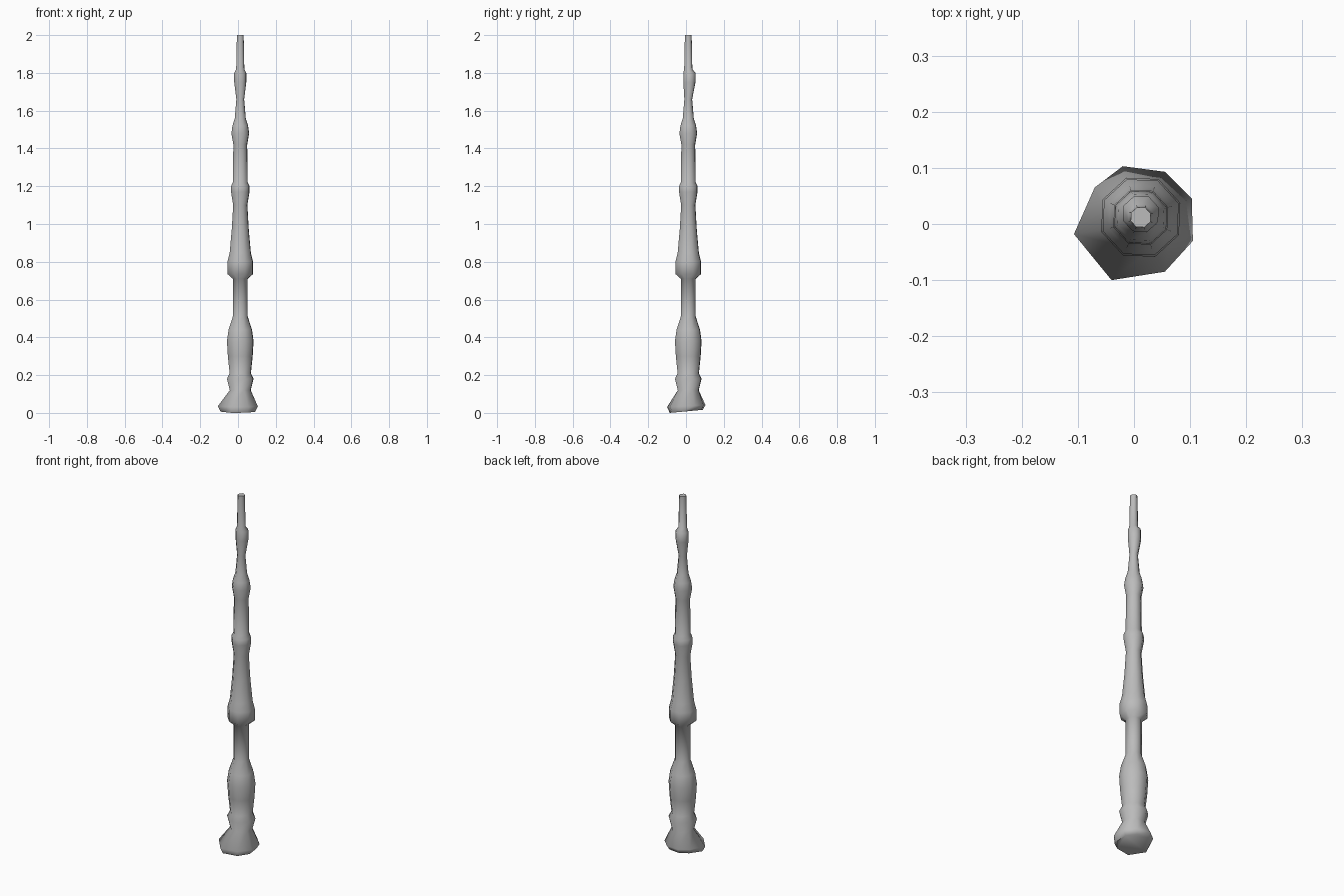
import bpy, bmesh, math
from mathutils import Vector

SIDES = 8
TURN = math.radians(20)
CENTRE = Vector((0.012, 0.012, 0))

default_cube = bpy.data.objects.get("Cube")
if default_cube:
    bpy.data.objects.remove(default_cube, do_unlink=True)

# One worn grey for the whole wand
grey = bpy.data.materials.new("plain grey")
grey.use_nodes = True
colour = (0.5, 0.5, 0.5, 1)
grey.diffuse_color = colour
grey.node_tree.nodes["Principled BSDF"].inputs["Base Color"].default_value = colour

# Handle and shaft outline as height, radius
outline = [
    (0.12, 0.059), (0.18, 0.075), (0.21, 0.06),             # neck and lower collar
    (0.3, 0.07), (0.38, 0.075), (0.44, 0.066), (0.51, 0.042),  # grip bulge
    (0.71, 0.042), (0.735, 0.072), (0.8, 0.072), (0.845, 0.06),  # large collar
    (0.97, 0.048), (1.1, 0.04), (1.17, 0.052), (1.2, 0.052), (1.22, 0.042),
    (1.42, 0.039), (1.48, 0.05), (1.52, 0.044), (1.56, 0.031),
    (1.66, 0.022), (1.75, 0.034), (1.8, 0.034), (1.82, 0.023), (2, 0.019),
]

# Irregular pommel rim, lopsided towards the front right
pommel_rim = [
    (0.103, 0.045), (0.055, 0.093), (-0.02, 0.103), (-0.07, 0.065),
    (-0.107, -0.018), (-0.04, -0.1), (0.055, -0.085), (0.105, -0.03),
]


def circle_ring(bm, height, radius):
    """Add one eight-sided ring of the turned shaft."""
    ring = []
    # the top knot is pushed slightly to the back
    lean = 0.006 if 1.7 < height < 1.81 else 0
    for side in range(SIDES):
        angle = TURN + side * math.tau / SIDES
        offset = Vector((radius * math.cos(angle), radius * math.sin(angle) + lean, height))
        ring.append(bm.verts.new(CENTRE + offset))
    return ring


def pommel_ring(bm, height, scale, slope):
    """Add one ring of the pommel, tilted along y."""
    return [bm.verts.new((x * scale, y * scale, height + slope * y)) for x, y in pommel_rim]


def bridge(bm, lower, upper):
    """Join two rings with quads."""
    for side in range(SIDES):
        following = (side + 1) % SIDES
        bm.faces.new((lower[side], lower[following], upper[following], upper[side]))


bm = bmesh.new()
rings = [pommel_ring(bm, 0.008, 0.86, 0.08), pommel_ring(bm, 0.036, 1, 0.05)]
rings += [circle_ring(bm, height, radius) for height, radius in outline]
for lower, upper in zip(rings, rings[1:]):
    bridge(bm, lower, upper)
bm.faces.new(list(reversed(rings[0])))
bm.faces.new(rings[-1])
bmesh.ops.recalc_face_normals(bm, faces=bm.faces)

mesh = bpy.data.meshes.new("wand")
bm.to_mesh(mesh)
bm.free()
mesh.materials.append(grey)
wand = bpy.data.objects.new("wand", mesh)
bpy.context.collection.objects.link(wand)

# Smooth sides, crisp end caps
bpy.ops.object.select_all(action="DESELECT")
wand.select_set(True)
bpy.context.view_layer.objects.active = wand
bpy.ops.object.shade_smooth_by_angle(angle=math.radians(60))
